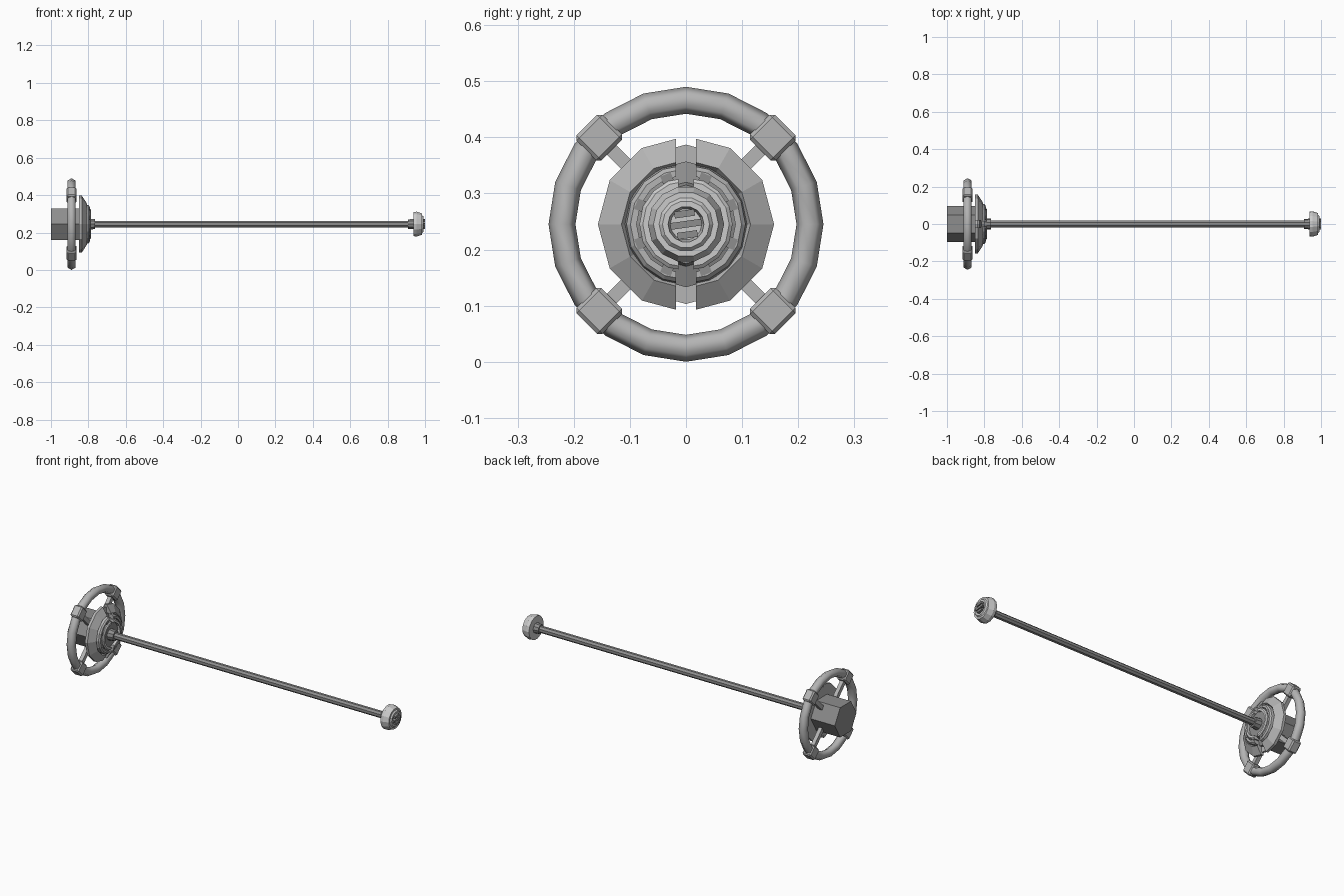
import bpy, bmesh
from math import sin, cos, pi, radians
from mathutils import Matrix

if "Cube" in bpy.data.objects:
    bpy.data.objects.remove(bpy.data.objects["Cube"])

ZC = 0.245  # height of the long axis


def grey(name, v):
    m = bpy.data.materials.new(name)
    m.diffuse_color = (v, v, v, 1)
    m.use_nodes = True
    m.node_tree.nodes["Principled BSDF"].inputs["Base Color"].default_value = m.diffuse_color
    return m


DARK, MID, PALE = grey("dark_steel", 0.27), grey("mid_steel", 0.46), grey("pale_steel", 0.56)


def finish(bm, name, mat, smooth=False):
    bmesh.ops.remove_doubles(bm, verts=bm.verts, dist=1e-5)
    bmesh.ops.recalc_face_normals(bm, faces=bm.faces)
    for f in bm.faces:
        f.smooth = smooth
    me = bpy.data.meshes.new(name)
    bm.to_mesh(me)
    bm.free()
    me.materials.append(mat)
    ob = bpy.data.objects.new(name, me)
    ob.location.z = ZC
    bpy.context.collection.objects.link(ob)
    return ob


def lathe(name, mat, prof, n, closed=False, phase=0.0, slot=0.0, smooth=False):
    """Spin (x, radius) points round the x axis; slot splits it into two halves."""
    bm = bmesh.new()
    rings = [[bm.verts.new((x, r * cos(phase + 2 * pi * i / n), r * sin(phase + 2 * pi * i / n)))
              for i in range(n)] for x, r in prof]
    m = len(rings)
    for j in range(m if closed else m - 1):
        a, b = rings[j], rings[(j + 1) % m]
        for i in range(n):
            k = (i + 1) % n
            bm.faces.new((a[i], a[k], b[k], b[i]))
    if not closed:
        bm.faces.new(rings[0])
        bm.faces.new(rings[-1])
    if slot:
        # keep the +y side, close the cut, then mirror it
        bmesh.ops.bisect_plane(bm, geom=bm.verts[:] + bm.edges[:] + bm.faces[:],
                               plane_co=(0, slot / 2, 0), plane_no=(0, 1, 0), clear_inner=True)
        bmesh.ops.holes_fill(bm, edges=[e for e in bm.edges if e.is_boundary], sides=0)
        dup = bmesh.ops.duplicate(bm, geom=bm.verts[:] + bm.edges[:] + bm.faces[:])
        for v in dup["geom"]:
            if isinstance(v, bmesh.types.BMVert):
                v.co.y *= -1
    return finish(bm, name, mat, smooth)


def box(name, mat, centre, size, angle=0.0, bevel=0.0):
    """Box at centre, then turned about the long axis."""
    bm = bmesh.new()
    bmesh.ops.create_cube(bm, size=1)
    bmesh.ops.scale(bm, vec=size, verts=bm.verts)
    if bevel:
        bmesh.ops.bevel(bm, geom=bm.edges[:], offset=bevel, segments=1, affect='EDGES')
    bmesh.ops.translate(bm, vec=centre, verts=bm.verts)
    bmesh.ops.rotate(bm, cent=(0, 0, 0), matrix=Matrix.Rotation(angle, 3, 'X'), verts=bm.verts)
    return finish(bm, name, mat)


# Hexagonal grip block
lathe("hex_block", DARK, [(-1.0, 0.097), (-0.84, 0.097)], 6)

# Wheel rim: six-sided tube on a twenty-sided ring
rim = [(-0.89 + 0.024 * sin(i * pi / 3), 0.221 + 0.024 * cos(i * pi / 3)) for i in range(6)]
wheel = lathe("wheel_rim", MID, rim, 20, closed=True, phase=pi / 2, smooth=True)

# Four spokes and rim clamps
for i in range(4):
    a = radians(45 + 90 * i)
    box(f"spoke_{i}", MID, (-0.89, 0.125, 0), (0.022, 0.15, 0.024), a)
    box(f"clamp_{i}", MID, (-0.89, 0.2185, 0), (0.052, 0.063, 0.066), a, 0.007)

# Split conical collar with a back plate showing in the slot
lathe("split_collar", MID, [(-0.85, 0.157), (-0.835, 0.157), (-0.808, 0.115), (-0.825, 0.105), (-0.85, 0.105)],
      12, closed=True, slot=0.036)
lathe("back_plate", MID, [(-0.85, 0.142), (-0.838, 0.142)], 12)
lathe("collar_core", DARK, [(-0.85, 0.112), (-0.825, 0.112), (-0.815, 0.075), (-0.80, 0.07)], 12)

# Stepped rings, split by the same slot, with small tabs bridging them
lathe("outer_step", MID, [(-0.84, 0.112), (-0.80, 0.106), (-0.793, 0.099), (-0.793, 0.088), (-0.84, 0.088)],
      16, closed=True, slot=0.036)
lathe("inner_step", PALE, [(-0.83, 0.083), (-0.79, 0.083), (-0.785, 0.077), (-0.785, 0.066), (-0.83, 0.066)],
      16, closed=True, slot=0.026)
for i in range(8):
    box(f"step_tab_{i}", DARK, (-0.803, 0.088, 0), (0.022, 0.016, 0.02), radians(22.5 + 45 * i))

# Shaft and its two sockets
lathe("shaft", DARK, [(-0.82, 0.019), (0.95, 0.019)], 8, phase=pi / 8)
lathe("rear_socket", DARK, [(-0.82, 0.034), (-0.785, 0.03), (-0.765, 0.028)], 10)
lathe("front_socket", DARK, [(0.908, 0.026), (0.95, 0.03)], 10)

# End knob with a recessed face and slats in its centre
lathe("end_knob", PALE, [(0.938, 0.028), (0.938, 0.066), (0.955, 0.068), (0.985, 0.058), (0.985, 0.048),
                         (0.992, 0.042), (0.992, 0.032), (0.958, 0.028)], 14)
for i, (z, w) in enumerate([(-0.019, 0.036), (0, 0.056), (0.019, 0.036)]):
    box(f"nub_slat_{i}", DARK, (0.9775, 0, z), (0.045, w, 0.012), radians(8))

# Soften the rim while keeping its sharp edges
bpy.ops.object.select_all(action='DESELECT')
wheel.select_set(True)
bpy.context.view_layer.objects.active = wheel
bpy.ops.object.shade_smooth_by_angle(angle=radians(65))
